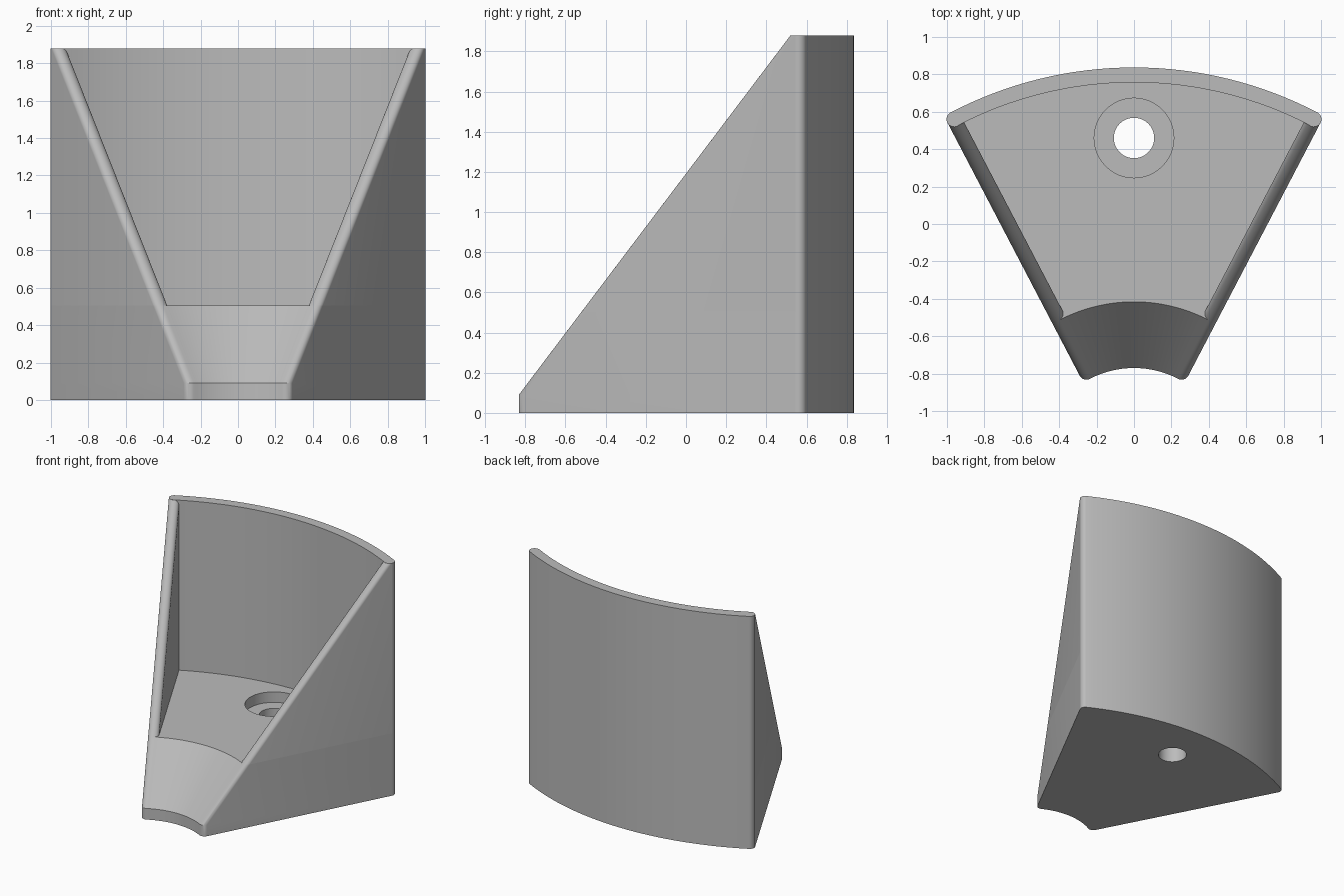
import bpy, bmesh, math
from math import sin, cos, radians

if "Cube" in bpy.data.objects:
    bpy.data.objects.remove(bpy.data.objects["Cube"])

CY = -1.28                 # centre of the concentric arcs
HALF = radians(27.6)       # half angle of the wedge
R_IN, R_OUT = 0.55, 2.077  # wall centre-line radii
T = 0.04                   # half wall thickness
LIP, FLOOR, TOP = 0.09, 0.505, 1.88
N, Q = 32, 8               # arc and corner segments

grey = bpy.data.materials.new("plain grey")
grey.diffuse_color = (0.5, 0.5, 0.5, 1)
grey.use_nodes = True
grey.node_tree.nodes["Principled BSDF"].inputs["Base Color"].default_value = grey.diffuse_color


def polar(r, a):
    """Plan point at radius r, angle a measured from +y toward +x."""
    return (r * sin(a), CY + r * cos(a))


def arc(r, a0, a1, n=N):
    return [polar(r, a0 + (a1 - a0) * i / n) for i in range(n + 1)]


def round_end(r, a, d0, d1, n=Q):
    """Small arc of radius T about a centre-line point."""
    cx, cy = polar(r, a)
    ds = [d0 + (d1 - d0) * i / n for i in range(n + 1)]
    return [(cx + T * sin(d), cy + T * cos(d)) for d in ds]


def slope_radius(z):
    """Centre-line radius of the sloping front at height z."""
    return R_IN + max(0, z - LIP) * (R_OUT - R_IN) / (TOP - LIP)


def loft(name, levels):
    """Solid through equal-length plan outlines given as (z, points)."""
    bm = bmesh.new()
    rings = [[bm.verts.new((x, y, z)) for x, y in pts] for z, pts in levels]
    n = len(rings[0])
    for lo, hi in zip(rings, rings[1:]):
        for i in range(n):
            j = (i + 1) % n
            bm.faces.new((lo[i], lo[j], hi[j], hi[i]))
    bm.faces.new(rings[0])
    bm.faces.new(rings[-1])
    bmesh.ops.recalc_face_normals(bm, faces=bm.faces)
    me = bpy.data.meshes.new(name)
    bm.to_mesh(me)
    bm.free()
    me.materials.append(grey)
    ob = bpy.data.objects.new(name, me)
    bpy.context.collection.objects.link(ob)
    return ob


def smooth(ob):
    bpy.ops.object.select_all(action='DESELECT')
    ob.select_set(True)
    bpy.context.view_layer.objects.active = ob
    bpy.ops.object.shade_smooth_by_angle(angle=radians(25))


def band(r0):
    """Wedge outline from the inner radius r0 to the back, rounded corners."""
    q = math.pi / 2
    return (arc(R_OUT + T, -HALF, HALF)[1:-1]
            + round_end(R_OUT, HALF, HALF, HALF + q)
            + round_end(r0, HALF, HALF + q, HALF + 2 * q)
            + arc(r0 - T, HALF, -HALF)[1:-1]
            + round_end(r0, -HALF, -HALF - 2 * q, -HALF - q)
            + round_end(R_OUT, -HALF, -HALF - q, -HALF))


def rib(r0, side):
    """Side wall outline: round front end, square end inside the back wall."""
    a = HALF * side
    q = math.pi / 2
    pts = round_end(r0, a, a + q, a + 3 * q, 2 * Q)
    cx, cy = polar(R_OUT, a)
    for s in (-1, 1):
        pts.append((cx + s * T * cos(a), cy - s * T * sin(a)))
    return pts


# Solid base with upright lip and conical ramp
base = loft("base", [(z, band(slope_radius(z))) for z in (0, LIP, FLOOR)])

# Counterbored screw hole
for radius, z0, z1 in ((0.213, FLOOR - 0.085, 0.8), (0.108, -0.2, 0.8)):
    bpy.ops.mesh.primitive_cylinder_add(vertices=48, radius=radius, depth=z1 - z0,
                                        location=(0, 0.46, (z0 + z1) / 2))
    cutter = bpy.context.object
    cutter.data.materials.append(grey)
    cutter.hide_render = True
    mod = base.modifiers.new("hole", 'BOOLEAN')
    mod.operation, mod.solver, mod.object = 'DIFFERENCE', 'EXACT', cutter
    bpy.context.view_layer.objects.active = base
    bpy.ops.object.modifier_apply(modifier=mod.name)
    bpy.data.objects.remove(cutter)
smooth(base)

# Curved back wall
shell = [p for i, p in enumerate(band(R_OUT))
         if p not in band(R_OUT)[:i]]
smooth(loft("back_wall", [(z, shell) for z in (FLOOR, TOP)]))

# Sloping side walls
for side, label in ((-1, "left"), (1, "right")):
    smooth(loft(label + "_side_wall",
                [(FLOOR, rib(slope_radius(FLOOR), side)),
                 (TOP - 0.001, rib(R_OUT - 0.001, side))]))
